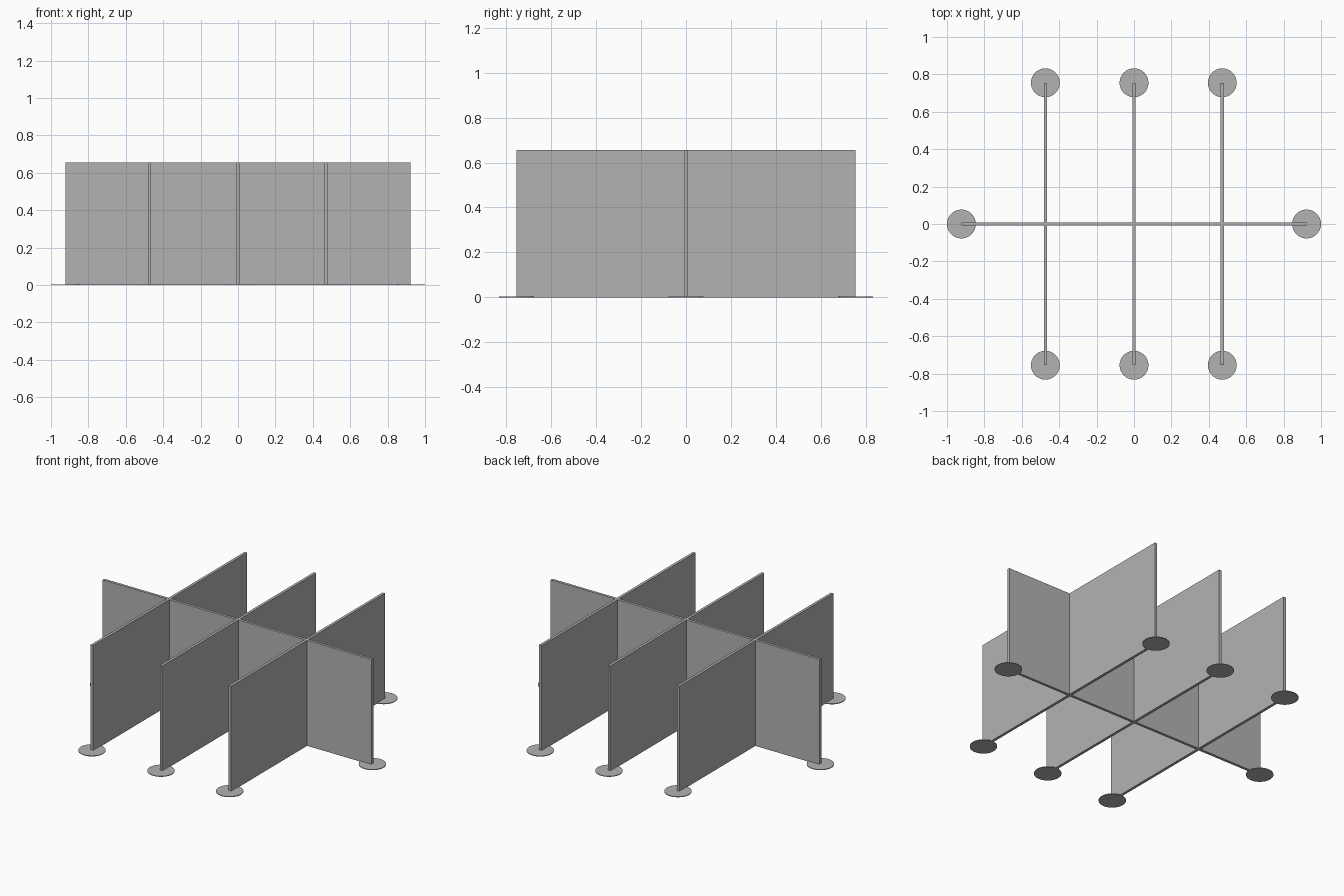
import bpy

cube = bpy.data.objects.get("Cube")
if cube:
    bpy.data.objects.remove(cube, do_unlink=True)

HEIGHT = 0.655
THICK = 0.017
HALF_X, HALF_Y = 0.923, 0.755
FOOT_R, FOOT_H = 0.077, 0.004
CROSS_X = {"right": -0.474, "middle": 0.0, "left": 0.472}

grey = bpy.data.materials.new("panel_grey")
grey.use_nodes = True
colour = (0.45, 0.45, 0.45, 1)
grey.diffuse_color = colour
grey.node_tree.nodes["Principled BSDF"].inputs["Base Color"].default_value = colour


def panel(name, x, width, depth):
    bpy.ops.mesh.primitive_cube_add(size=1, location=(x, 0, HEIGHT / 2))
    ob = bpy.context.object
    ob.name = name
    ob.scale = (width, depth, HEIGHT)
    bpy.ops.object.transform_apply(location=False, rotation=False, scale=True)
    ob.data.materials.append(grey)


def foot(name, x, y):
    bpy.ops.mesh.primitive_cylinder_add(vertices=48, radius=FOOT_R, depth=FOOT_H,
                                        location=(x, y, FOOT_H / 2))
    ob = bpy.context.object
    ob.name = name
    ob.data.materials.append(grey)
    bpy.ops.object.shade_smooth_by_angle()


# Long divider running across, with a foot at each end
panel("long_divider", 0, 2 * HALF_X, THICK)
for side, sign in (("right", -1), ("left", 1)):
    foot(f"{side}_end_foot", sign * HALF_X, 0)

# Three cross dividers, each with a front and a back foot
for side, x in CROSS_X.items():
    panel(f"{side}_cross_divider", x, THICK, 2 * HALF_Y)
    foot(f"{side}_front_foot", x, -HALF_Y)
    foot(f"{side}_back_foot", x, HALF_Y)
